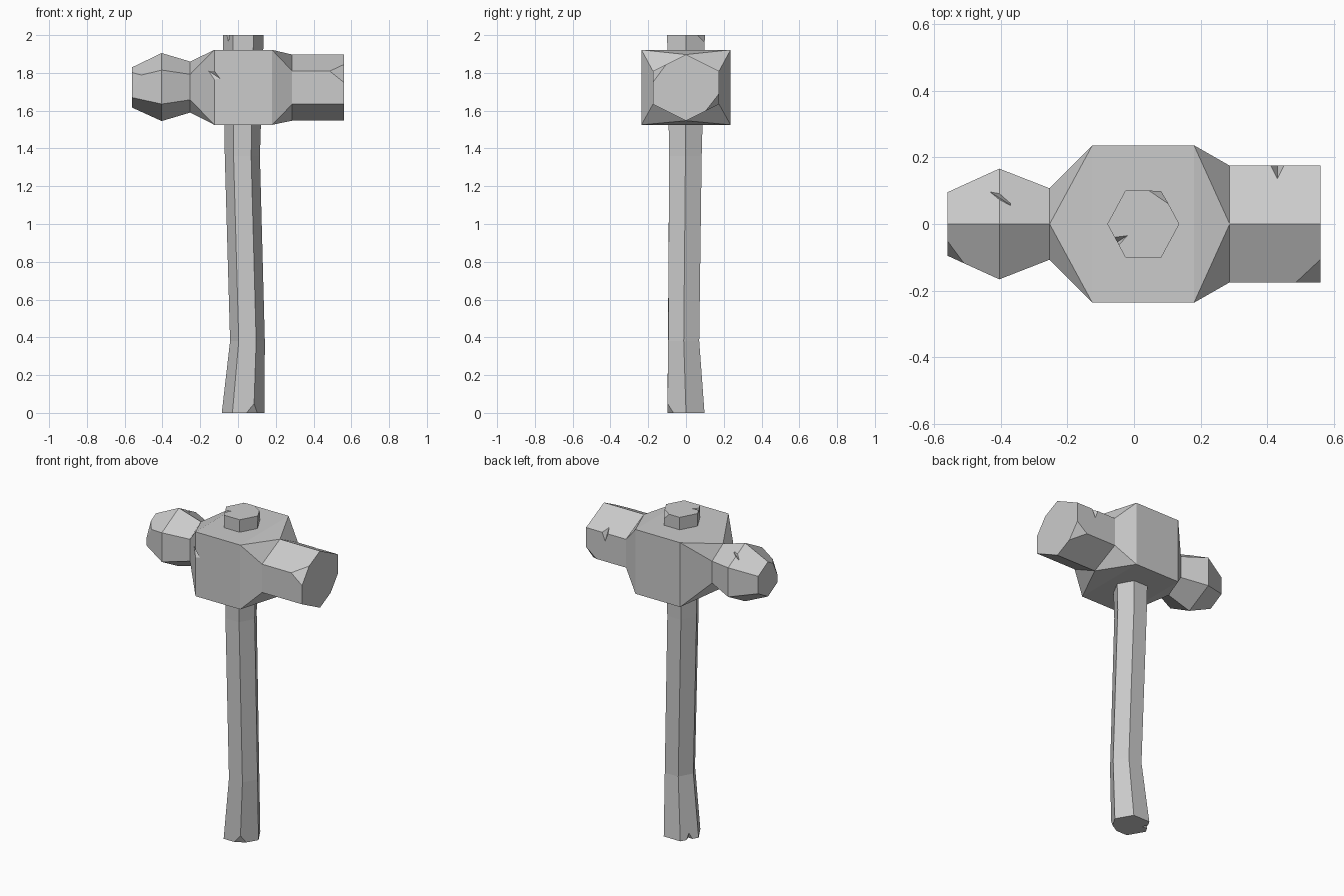
import bpy, bmesh
from mathutils import Vector

if "Cube" in bpy.data.objects:
    bpy.data.objects.remove(bpy.data.objects["Cube"])

HEX = [(1, 0), (.5, 1), (-.5, 1), (-1, 0), (-.5, -1), (.5, -1)]


def ring_x(x, zc, ry, rz):
    """Hexagon across the hammer axis, points up and down."""
    return [Vector((x, b * ry, zc + a * rz)) for a, b in HEX]


def ring_z(z, cx, cy, rx, ry):
    """Hexagon across the handle, points left and right."""
    return [Vector((cx + a * rx, cy + b * ry, z)) for a, b in HEX]


def loft(bm, rings, cap_start=True, cap_end=True):
    vs = [[bm.verts.new(p) for p in r] for r in rings]
    for lo, hi in zip(vs, vs[1:]):
        for i in range(6):
            j = (i + 1) % 6
            bm.faces.new((lo[i], lo[j], hi[j], hi[i]))
    if cap_start:
        bm.faces.new(vs[0])
    if cap_end:
        bm.faces.new(vs[-1])


def hull(bm, points):
    vs = [bm.verts.new(p) for p in points]
    bmesh.ops.convex_hull(bm, input=vs)


def finish(bm, name):
    bmesh.ops.remove_doubles(bm, verts=bm.verts[:], dist=.0005)
    bmesh.ops.dissolve_limit(bm, angle_limit=.01, verts=bm.verts[:], edges=bm.edges[:])
    bmesh.ops.recalc_face_normals(bm, faces=bm.faces[:])
    me = bpy.data.meshes.new(name)
    bm.to_mesh(me)
    bm.free()
    ob = bpy.data.objects.new(name, me)
    bpy.context.collection.objects.link(ob)
    return ob


def carve(ob, chips):
    """Cut wedges: (inner cut points, outer points), enlarged outwards."""
    for inner, outer in chips:
        inner = [Vector(p) for p in inner]
        c = sum(inner, Vector()) / len(inner)
        bm = bmesh.new()
        hull(bm, [c + (Vector(p) - c) * 1.4 for p in inner + list(outer)])
        cutter = finish(bm, "chip_cutter")
        cutter.hide_render = True
        mod = ob.modifiers.new("chip", 'BOOLEAN')
        mod.operation, mod.solver, mod.object = 'DIFFERENCE', 'EXACT', cutter
        bpy.context.view_layer.objects.active = ob
        bpy.ops.object.modifier_apply(modifier=mod.name)
        bpy.data.objects.remove(cutter)


# Handle: bent hexagonal shaft running through the head
bm = bmesh.new()
loft(bm, [ring_z(0, .027, 0, .113, .098),
          ring_z(.38, .05, -.012, .092, .082),
          ring_z(1.36, .023, -.003, .093, .086),
          ring_z(2, .028, 0, .108, .1)])
handle = finish(bm, "handle")
carve(handle, [
    # chipped corners, bottom and top
    ([(.045, -.098, 0), (.083, -.097, .045), (.103, -.065, 0)], [(.0835, -.098, 0)]),
    ([(.045, .1, 2), (.082, .1, 1.96), (.104, .06, 2)], [(.082, .1, 2)]),
    # nicks in the rims
    ([(-.02, -.035, 2), (-.052, -.055, 1.96)], [(-.058, -.04, 2), (-.046, -.064, 2)]),
    ([(-.035, .03, 0), (-.056, .05, .045)], [(-.067, .034, 0), (-.05, .067, 0)]),
])

# Head: square core tapering to hexagonal necks, ball end left, flat end right
bm = bmesh.new()
neck_l = ring_x(-.253, 1.725, .107, .135)
neck_r = ring_x(.287, 1.722, .175, .175)
core = [(x, y, z) for x in (-.125, .18) for y in (-.236, .236) for z in (1.525, 1.922)]
hull(bm, core + neck_l + neck_r)
caps = [f for f in bm.faces
        if all(v.co.x < -.25 for v in f.verts) or all(v.co.x > .28 for v in f.verts)]
bmesh.ops.delete(bm, geom=caps, context='FACES')
loft(bm, [ring_x(-.56, 1.723, .095, .107), ring_x(-.404, 1.725, .166, .18), neck_l],
     cap_end=False)
loft(bm, [neck_r, ring_x(.56, 1.722, .175, .175)], cap_start=False)
head = finish(bm, "hammer_head")
carve(head, [
    # chipped corners on both ends
    ([(.485, -.175, 1.81), (.56, -.175, 1.75), (.56, -.105, 1.845)], [(.56, -.175, 1.81)]),
    ([(.49, .175, 1.634), (.56, .175, 1.69), (.56, .105, 1.6)], [(.56, .175, 1.634)]),
    ([(-.56, -.05, 1.802), (-.51, -.118, 1.788), (-.56, -.095, 1.71)], [(-.56, -.095, 1.777)]),
    # nicks across edges
    ([(.43, .135, 1.83), (.43, .175, 1.76)], [(.41, .175, 1.81), (.45, .175, 1.81)]),
    ([(-.43, .095, 1.84), (-.375, .06, 1.855)], [(-.404, .1, 1.861), (-.404, .07, 1.877)]),
    ([(-.155, -.205, 1.81), (-.095, -.236, 1.77)], [(-.125, -.236, 1.81), (-.125, -.236, 1.765)]),
])
